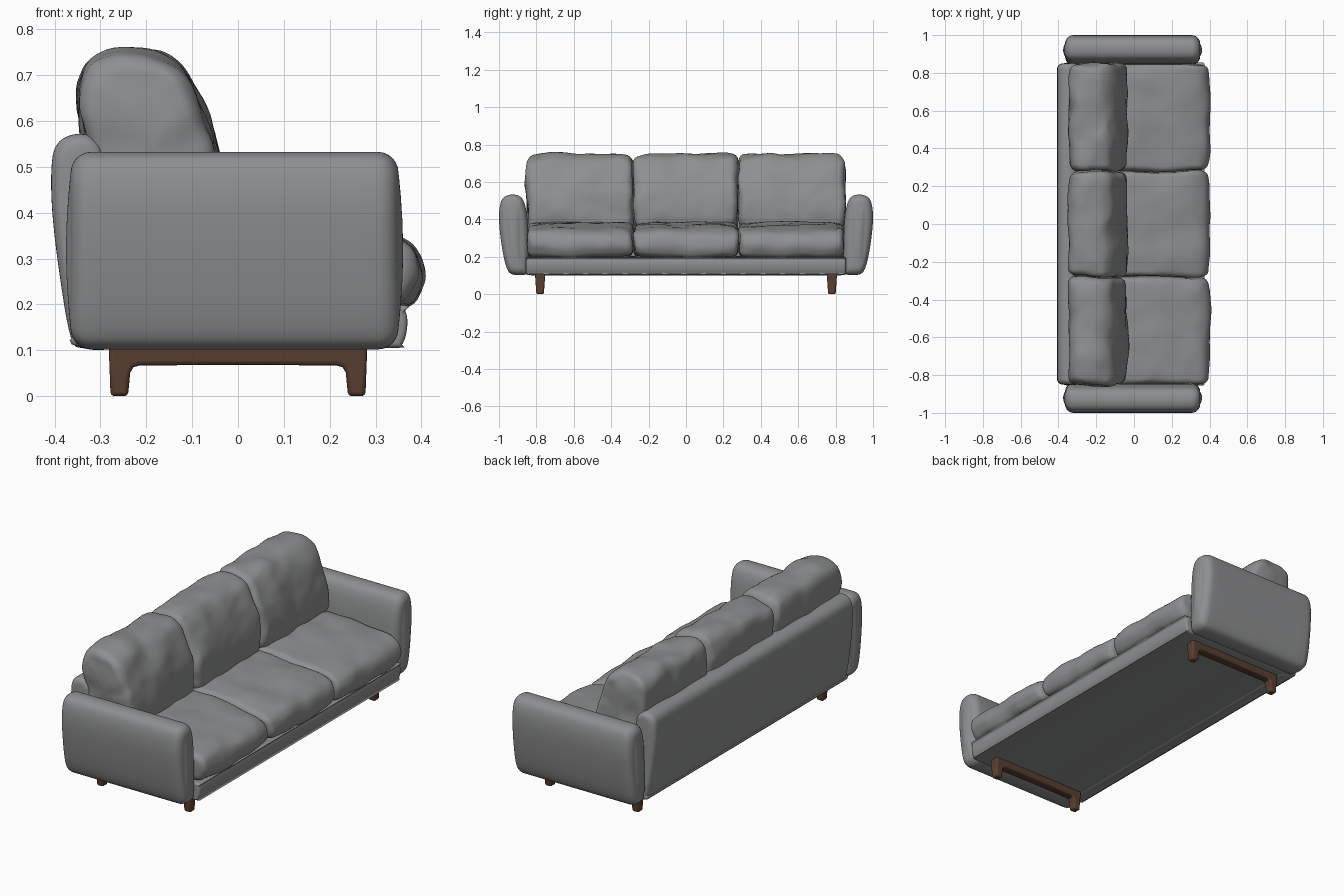
import bpy, bmesh, math
from mathutils import Vector, noise

if "Cube" in bpy.data.objects:
    bpy.data.objects.remove(bpy.data.objects["Cube"], do_unlink=True)


def make_material(name, rgb):
    mat = bpy.data.materials.new(name)
    mat.use_nodes = True
    mat.diffuse_color = (*rgb, 1)
    shader = mat.node_tree.nodes["Principled BSDF"]
    shader.inputs["Base Color"].default_value = (*rgb, 1)
    shader.inputs["Roughness"].default_value = 0.8
    return mat


FABRIC = make_material("grey fabric", (0.27, 0.275, 0.28))
WOOD = make_material("brown wood", (0.10, 0.05, 0.03))


def finish(name, bm, mat, angle=60):
    bmesh.ops.recalc_face_normals(bm, faces=bm.faces)
    mesh = bpy.data.meshes.new(name)
    bm.to_mesh(mesh)
    bm.free()
    mesh.materials.append(mat)
    obj = bpy.data.objects.new(name, mesh)
    bpy.context.collection.objects.link(obj)
    bpy.ops.object.select_all(action="DESELECT")
    obj.select_set(True)
    bpy.context.view_layer.objects.active = obj
    bpy.ops.object.shade_smooth_by_angle(angle=math.radians(angle))
    return obj


def smooth_loop(points, steps=5):
    """Closed Catmull-Rom curve through the points."""
    pts = [Vector(p) for p in points]
    n = len(pts)
    loop = []
    for i in range(n):
        a, b, c, d = (pts[(i + k) % n] for k in (-1, 0, 1, 2))
        for s in range(steps):
            t = s / steps
            loop.append(0.5 * (2 * b + (c - a) * t + (2 * a - 5 * b + 4 * c - d) * t * t
                               + (3 * b - a - 3 * c + d) * t ** 3))
    return loop


def upholstery(name, profile, axis, start, end, radius, crown=0.0, wrinkle=0.0, bulge=0.01):
    """Loft a profile along x or y with rounded, slightly bulging ends."""
    loop = smooth_loop(profile)
    low = Vector(min(p[i] for p in loop) for i in (0, 1))
    high = Vector(max(p[i] for p in loop) for i in (0, 1))
    mid, size = (low + high) / 2, high - low
    stations = []      # distance in from the end, shrink
    for cap in (0.15, 0.4, 0.7, 0.9):
        stations.append((-bulge * (1 - cap * cap), radius, cap))
    for k in range(7):
        ang = k / 6 * math.pi / 2
        stations.append((radius * (1 - math.cos(ang)), radius * (1 - math.sin(ang)), 1))
    length = end - start
    rows = [(start + d, inset, cap) for d, inset, cap in stations]
    rows += [(start + radius + (length - 2 * radius) * k / 16, 0, 1) for k in range(1, 16)]
    rows += [(end - d, inset, cap) for d, inset, cap in reversed(stations)]
    bm = bmesh.new()
    rings = []
    for pos, inset, cap in rows:
        t = 2 * (pos - start) / length - 1
        inset += crown * min(1, t * t) ** 2
        ring = []
        for p in loop:
            u, v = (mid[i] + (p[i] - mid[i]) * (1 - 2 * inset / size[i]) * cap for i in (0, 1))
            co = Vector((u, pos, v) if axis == "y" else (pos, u, v))
            if wrinkle:
                co += noise.noise_vector(co * 7) * wrinkle
                co += noise.noise_vector(co * 16) * wrinkle * 0.35
            ring.append(bm.verts.new(co))
        rings.append(ring)
    n = len(loop)
    for r, s in zip(rings, rings[1:]):
        for i in range(n):
            bm.faces.new((r[i], r[(i + 1) % n], s[(i + 1) % n], s[i]))
    bm.faces.new(rings[0])
    bm.faces.new(rings[-1])
    return finish(name, bm, FABRIC)


# Arms, swelling outwards above the base
arm = [(0.86, 0.105), (0.93, 0.107), (0.962, 0.15), (0.987, 0.27), (1.0, 0.41), (0.987, 0.5),
       (0.95, 0.53), (0.895, 0.527), (0.865, 0.49), (0.848, 0.4), (0.842, 0.25), (0.845, 0.13)]
for side, sign in (("left", 1), ("right", -1)):
    upholstery(side + "_arm", [(y * sign, z) for y, z in arm], "x", -0.365, 0.35, 0.045)

# Back panel and base
back = [(-0.34, 0.105), (-0.365, 0.13), (-0.387, 0.25), (-0.405, 0.4), (-0.406, 0.51),
        (-0.39, 0.555), (-0.35, 0.572), (-0.31, 0.56), (-0.29, 0.51), (-0.27, 0.3), (-0.27, 0.12)]
upholstery("back_panel", back, "y", -0.85, 0.85, 0.03, bulge=0.004)
base = [(-0.34, 0.107), (0, 0.105), (0.33, 0.105), (0.358, 0.113), (0.369, 0.15), (0.365, 0.185),
        (0.34, 0.2), (0, 0.205), (-0.33, 0.2), (-0.345, 0.15)]
upholstery("base", base, "y", -0.855, 0.855, 0.012, bulge=0.002)

# Three seat cushions and three back cushions
seat = [(-0.25, 0.2), (0, 0.195), (0.25, 0.193), (0.36, 0.197), (0.395, 0.23), (0.403, 0.275),
        (0.38, 0.325), (0.31, 0.355), (0.15, 0.375), (0, 0.385), (-0.25, 0.385), (-0.29, 0.29)]
pillow = [(-0.28, 0.34), (-0.16, 0.33), (-0.06, 0.35), (-0.035, 0.42), (-0.045, 0.53),
          (-0.075, 0.63), (-0.12, 0.71), (-0.17, 0.745), (-0.24, 0.752), (-0.305, 0.738),
          (-0.338, 0.7), (-0.345, 0.62), (-0.325, 0.5), (-0.3, 0.4)]
edges = (-0.85, -0.28, 0.28, 0.85)
for label, y0, y1 in zip(("right", "middle", "left"), edges, edges[1:]):
    upholstery(label + "_seat_cushion", seat, "y", y0 + 0.004, y1 - 0.004, 0.028, 0.012, 0.011, 0.006)
    upholstery(label + "_back_cushion", pillow, "y", y0 + 0.004, y1 - 0.004, 0.035, 0.008, 0.014, 0.006)

# Wooden leg frames: two tapered legs joined by a rail with rounded inner corners
half = [(0.0, 0.068), (0.215, 0.067), (0.228, 0.063), (0.235, 0.052), (0.24, 0.0),
        (0.278, 0.0), (0.282, 0.108)]
outline = [(-x, z) for x, z in reversed(half[1:])] + half
for side, sign in (("left", 1), ("right", -1)):
    bm = bmesh.new()
    sides = []
    for edge in (-1, 1):
        sides.append([bm.verts.new((x, sign * 0.78 + edge * (0.02 + 0.07 * z), z)) for x, z in outline])
        bm.faces.new(sides[-1])
    n = len(outline)
    for i in range(n):
        j = (i + 1) % n
        bm.faces.new((sides[0][i], sides[0][j], sides[1][j], sides[1][i]))
    frame = finish(side + "_leg_frame", bm, WOOD, 40)
    frame.location.x = -0.0
    bevel = frame.modifiers.new("rounded edges", "BEVEL")
    bevel.width, bevel.segments = 0.009, 3
    bevel.limit_method = "ANGLE"
    bevel.angle_limit = math.radians(50)
